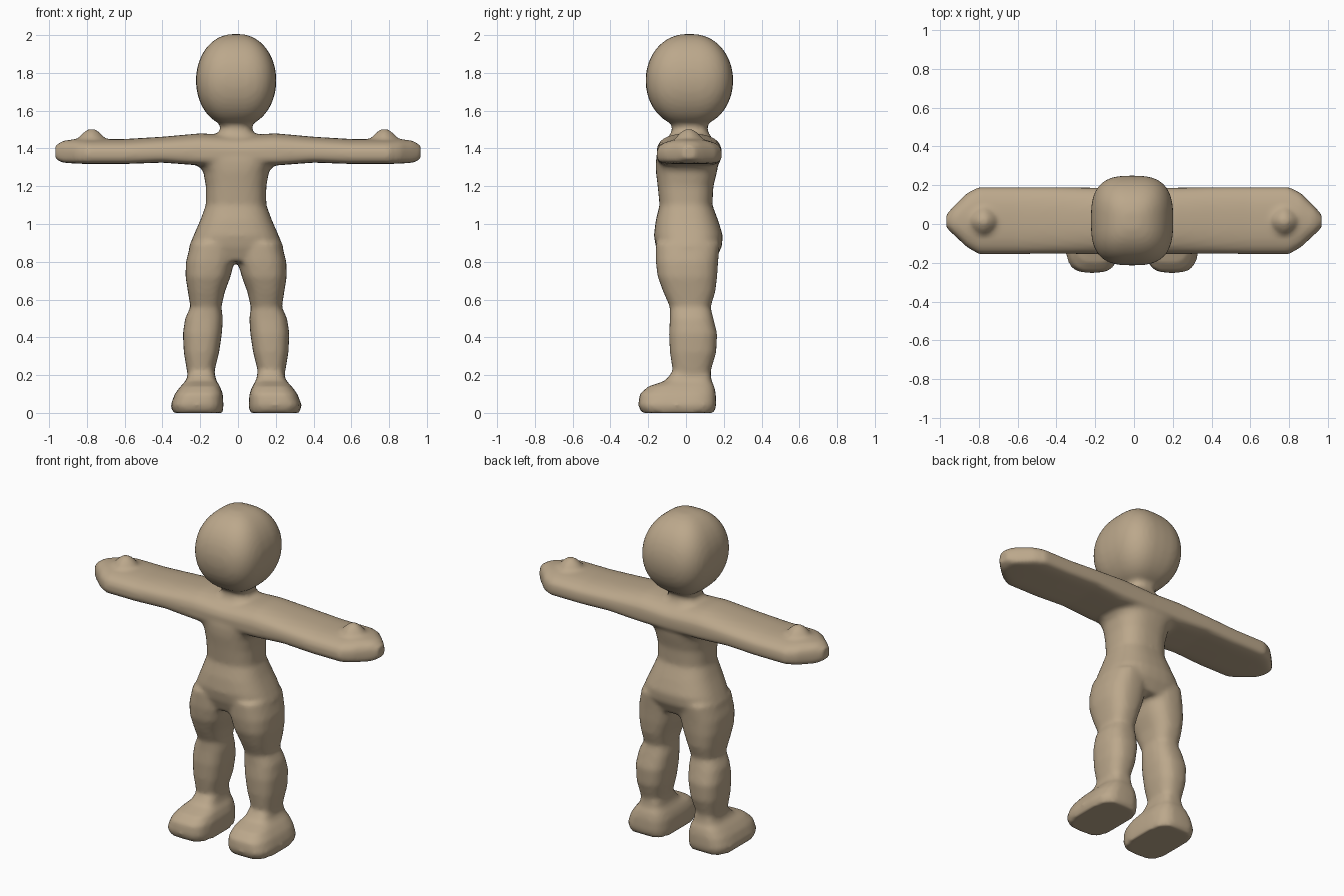
import bpy
import bmesh
from math import sin, cos, pi, copysign

cube = bpy.data.objects.get("Cube")
if cube:
    bpy.data.objects.remove(cube, do_unlink=True)

CENTRE = -0.01      # the torso and legs are mirrored about this x
SIDES = 32


def power(value, exponent):
    """Signed power used for rounded-box outlines."""
    return copysign(abs(value) ** exponent, value)


def outline(low_u, high_u, low_v, high_v, upper, lower, middle):
    """Closed rounded outline; upper and lower halves may differ in squareness."""
    centre_u = (low_u + high_u) / 2
    half_u = (high_u - low_u) / 2
    centre_v = low_v + (high_v - low_v) * middle
    points = []
    for step in range(SIDES):
        angle = 2 * pi * step / SIDES
        square = upper if sin(angle) >= 0 else lower
        reach = high_v - centre_v if sin(angle) >= 0 else centre_v - low_v
        points.append((centre_u + half_u * power(cos(angle), 2 / square),
                       centre_v + reach * power(sin(angle), 2 / square)))
    return points


def loft(bm, sections, place, upper=2.6, lower=None, middle=0.5):
    """Skin a closed tube through sections (position, low_u, high_u, low_v, high_v)."""
    rings = []
    for position, *bounds in sections:
        shape = outline(*bounds, upper, lower or upper, middle)
        rings.append([bm.verts.new(place(position, u, v)) for u, v in shape])
    faces = [bm.faces.new(rings[0]), bm.faces.new(rings[-1])]
    for ring, following in zip(rings, rings[1:]):
        for i in range(SIDES):
            j = (i + 1) % SIDES
            faces.append(bm.faces.new((ring[i], ring[j], following[j], following[i])))
    bmesh.ops.recalc_face_normals(bm, faces=faces)


def upright(position, u, v):
    return (CENTRE + u, v, position)


def upright_mirrored(position, u, v):
    return (CENTRE - u, v, position)


def sideways(position, u, v):
    return (position, u, v)


bm = bmesh.new()

# Head: soft box-like egg
head = []
for step in range(1, 24):
    angle = pi * step / 24
    width = sin(angle) ** 0.9
    head.append((1.76 - 0.247 * cos(angle),
                 -0.213 * width, 0.213 * width,
                 0.018 - 0.232 * width, 0.018 + 0.232 * width))
loft(bm, head, upright, upper=2.9)

# Torso and neck: half width, front and back at each height
torso = [(0.80, 0.22, -0.13, 0.15), (0.88, 0.25, -0.16, 0.19),
         (0.94, 0.225, -0.17, 0.195), (1.02, 0.19, -0.16, 0.17),
         (1.1, 0.16, -0.14, 0.14), (1.2, 0.16, -0.15, 0.145),
         (1.28, 0.175, -0.16, 0.165), (1.34, 0.23, -0.16, 0.175),
         (1.45, 0.15, -0.1, 0.14), (1.49, 0.085, -0.075, 0.115),
         (1.6, 0.085, -0.07, 0.11)]
loft(bm, [(z, -w, w, front, back) for z, w, front, back in torso], upright)

# Legs: thigh, knee, calf and ankle
leg = [(0.17, 0.115, 0.25, -0.07, 0.13), (0.22, 0.115, 0.26, -0.07, 0.13),
       (0.32, 0.09, 0.277, -0.085, 0.16), (0.42, 0.075, 0.282, -0.09, 0.165),
       (0.5, 0.07, 0.27, -0.085, 0.145), (0.56, 0.078, 0.242, -0.085, 0.13),
       (0.64, 0.06, 0.255, -0.12, 0.155), (0.72, 0.03, 0.268, -0.15, 0.165),
       (0.8, 0.01, 0.266, -0.16, 0.17), (0.9, 0.01, 0.24, -0.16, 0.18)]

# Feet: broad soles with the toes pushed forward
foot = [(0.0, 0.07, 0.335, -0.235, 0.15), (0.04, 0.067, 0.347, -0.253, 0.16),
        (0.1, 0.07, 0.325, -0.245, 0.158), (0.14, 0.085, 0.295, -0.2, 0.15),
        (0.17, 0.105, 0.265, -0.11, 0.135), (0.22, 0.115, 0.25, -0.07, 0.13)]

for place in (upright, upright_mirrored):
    loft(bm, leg, place)
    loft(bm, foot, place, upper=3.4)

# Arms: broad slabs with a flat underside, domed top and pointed hands
arm = [(0.0, -0.155, 0.187, 1.31, 1.47), (0.2, -0.155, 0.187, 1.31, 1.48),
       (0.4, -0.153, 0.19, 1.325, 1.462), (0.6, -0.155, 0.19, 1.318, 1.45),
       (0.8, -0.155, 0.19, 1.318, 1.45), (0.86, -0.12, 0.16, 1.32, 1.45),
       (0.93, -0.055, 0.09, 1.325, 1.44), (0.967, -0.02, 0.05, 1.345, 1.415)]
for side in (-1, 1):
    loft(bm, [(side * x, *rest) for x, *rest in arm], sideways,
         upper=2.4, lower=5, middle=0.45)

    # Thumb: low knob on top of the hand
    thumb = [(1.4, 0.09), (1.45, 0.075), (1.48, 0.05), (1.503, 0.02)]
    centre = side * 0.775
    loft(bm, [(z, centre - r - CENTRE, centre + r - CENTRE, 0.015 - r, 0.015 + r)
              for z, r in thumb], upright, upper=1.7)

mesh = bpy.data.meshes.new("body")
bm.to_mesh(mesh)
bm.free()
body = bpy.data.objects.new("body", mesh)
bpy.context.collection.objects.link(body)

# Clay skin colour
clay = bpy.data.materials.new("tan clay")
clay.use_nodes = True
colour = (0.50, 0.39, 0.26, 1)
clay.diffuse_color = colour
clay.node_tree.nodes["Principled BSDF"].inputs["Base Color"].default_value = colour
mesh.materials.append(clay)

# Fuse the parts into one soft skin
fuse = body.modifiers.new("fuse", 'REMESH')
fuse.mode = 'VOXEL'
fuse.voxel_size = 0.014
fuse.use_smooth_shade = True
soften = body.modifiers.new("soften", 'SMOOTH')
soften.factor = 0.5
soften.iterations = 5

bpy.context.view_layer.objects.active = body
body.select_set(True)
for name in ("fuse", "soften"):
    bpy.ops.object.modifier_apply(modifier=name)
bpy.ops.object.shade_smooth()
